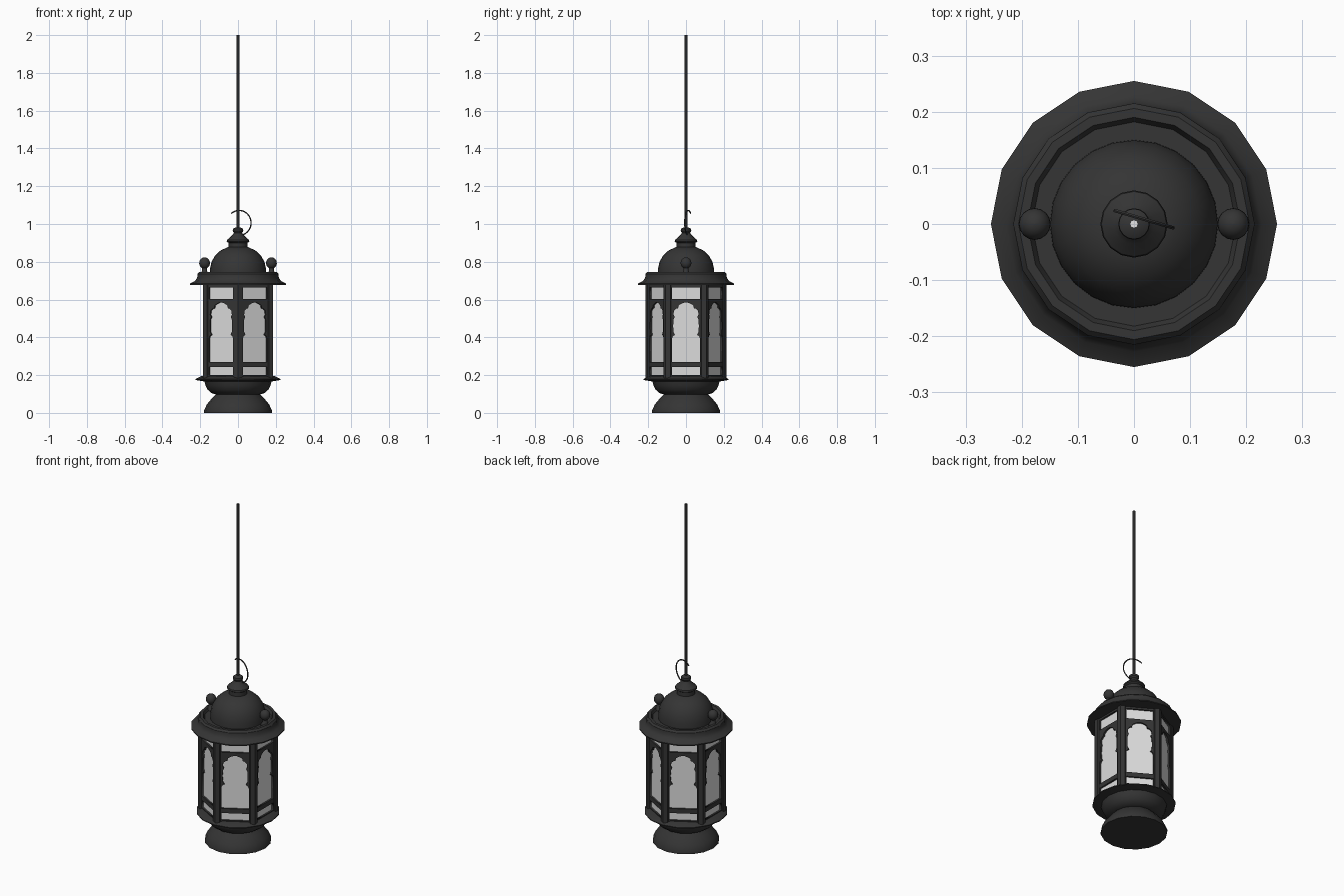
import bpy, bmesh, math
from mathutils import Matrix, Vector

cube = bpy.data.objects.get("Cube")
if cube:
    bpy.data.objects.remove(cube, do_unlink=True)


def material(name, value, alpha=1.0):
    m = bpy.data.materials.new(name)
    m.use_nodes = True
    m.diffuse_color = (value, value, value, alpha)
    bsdf = m.node_tree.nodes["Principled BSDF"]
    bsdf.inputs["Base Color"].default_value = (value, value, value, 1)
    bsdf.inputs["Alpha"].default_value = alpha
    bsdf.inputs["Roughness"].default_value = 0.7
    return m


IRON = material("dark iron", 0.035)
GLASS = material("pale glass", 0.72, 0.85)
WHITE = material("rod end white", 0.8)


def add(name, mesh, mat, matrix=Matrix(), smooth=None):
    ob = bpy.data.objects.new(name, mesh)
    bpy.context.collection.objects.link(ob)
    ob.matrix_world = matrix
    if mat and not mesh.materials:
        mesh.materials.append(mat)
    if smooth:
        bpy.ops.object.select_all(action='DESELECT')
        ob.select_set(True)
        bpy.context.view_layer.objects.active = ob
        bpy.ops.object.shade_smooth_by_angle(angle=math.radians(smooth))
    return ob


def bm_mesh(name, bm):
    bmesh.ops.recalc_face_normals(bm, faces=bm.faces)
    me = bpy.data.meshes.new(name)
    bm.to_mesh(me)
    bm.free()
    return me


def lathe(name, profile, sides=16, x=0.0, smooth=35):
    """Spin a (radius, height) profile around z; ends are closed."""
    bm = bmesh.new()
    rings = []
    for r, z in profile:
        rings.append([bm.verts.new((r * math.cos(math.tau * i / sides),
                                    r * math.sin(math.tau * i / sides), z))
                      for i in range(sides)])
    for a, b in zip(rings, rings[1:]):
        for i in range(sides):
            j = (i + 1) % sides
            bm.faces.new((a[i], a[j], b[j], b[i]))
    bm.faces.new(rings[0])
    bm.faces.new(rings[-1])
    return add(name, bm_mesh(name, bm), IRON, Matrix.Translation((x, 0, 0)), smooth)


def curve_mesh(name, curve):
    """Turn curve data into plain mesh data."""
    tmp = bpy.data.objects.new(name, curve)
    bpy.context.collection.objects.link(tmp)
    bpy.context.view_layer.update()
    dg = bpy.context.evaluated_depsgraph_get()
    me = bpy.data.meshes.new_from_object(tmp.evaluated_get(dg))
    bpy.data.objects.remove(tmp, do_unlink=True)
    me.materials.clear()
    return me


def spline(curve, points, closed=True):
    s = curve.splines.new('POLY')
    s.points.add(len(points) - 1)
    for p, co in zip(s.points, points):
        p.co = (*co, 0, 1)
    s.use_cyclic_u = closed


def rect(w, lo, hi):
    return [(-w, lo), (w, lo), (w, hi), (-w, hi)]


# Foot, bowl and lower rim
lathe("foot", [(0.18, 0), (0.18, 0.012), (0.165, 0.045), (0.14, 0.075), (0.115, 0.1)])
lathe("bowl", [(0.115, 0.097), (0.14, 0.105), (0.16, 0.122), (0.172, 0.145), (0.178, 0.168)])
lathe("lower_rim", [(0.176, 0.166), (0.225, 0.174), (0.225, 0.179), (0.195, 0.195)])

# Roof rim with a shallow gutter
lathe("roof_rim", [(0.18, 0.676), (0.255, 0.678), (0.255, 0.684), (0.228, 0.698),
                   (0.216, 0.715), (0.215, 0.735), (0.206, 0.746), (0.19, 0.746),
                   (0.182, 0.73), (0.148, 0.73)])

# Dome, neck and top knob
lathe("dome", [(0.15, 0.725), (0.149, 0.76), (0.14, 0.8), (0.12, 0.835),
               (0.092, 0.86), (0.055, 0.877)], sides=24)
lathe("neck", [(0.05, 0.87), (0.05, 0.9), (0.06, 0.907), (0.058, 0.916),
               (0.036, 0.935), (0.026, 0.945), (0.022, 0.953), (0.028, 0.962),
               (0.027, 0.974), (0.014, 0.982)])

# Hanging rod with a pale end
rod = lathe("hanging_rod", [(0.0075, 0.97), (0.0075, 2.0)], sides=8, smooth=50)
rod.data.materials.append(WHITE)
for f in rod.data.polygons:
    if f.normal.z > 0.9:
        f.material_index = 1

# Ball finials on the roof rim
for side, x in (("left", 0.177), ("right", -0.177)):
    ball = [(0.028 * math.sin(t) + 0.0005, 0.793 - 0.03 * math.cos(t))
            for t in [math.pi * (0.15 + 0.85 * i / 8) for i in range(9)]]
    lathe(side + "_finial", [(0.024, 0.728), (0.022, 0.742), (0.013, 0.75)] + ball,
          x=x, smooth=50)

# Open hook wire
wire = bpy.data.curves.new("hook", 'CURVE')
wire.dimensions = '3D'
wire.bevel_depth = 0.0035
wire.bevel_resolution = 1
wire.use_fill_caps = True
arc = [math.radians(130 - 220 * i / 20) for i in range(21)]
spline(wire, [(0.066 * math.cos(t), 0.066 * math.sin(t)) for t in arc], False)
hook_matrix = (Matrix.Translation((0.006, 0.012, 1.006))
               @ Matrix.Rotation(math.radians(-16.5), 4, 'Z')
               @ Matrix.Rotation(math.pi / 2, 4, 'X'))
add("hook", curve_mesh("hook", wire), IRON, hook_matrix, 50)

# Pierced side panel: top light, lobed arch and bottom light
half_arch = [(0.074, 0.27), (0.074, 0.395), (0.068, 0.408), (0.058, 0.413),
             (0.066, 0.428), (0.068, 0.46), (0.066, 0.495), (0.06, 0.508),
             (0.066, 0.52), (0.064, 0.54), (0.052, 0.552), (0.042, 0.554),
             (0.038, 0.57), (0.022, 0.579), (0.008, 0.584)]
arch = half_arch + [(-u, z) for u, z in reversed(half_arch)]
frame = bpy.data.curves.new("panel", 'CURVE')
frame.dimensions = '2D'
frame.fill_mode = 'BOTH'
frame.extrude = 0.006
for outline in (rect(0.1, 0.185, 0.685), rect(0.074, 0.2, 0.243),
                arch, rect(0.074, 0.604, 0.665)):
    spline(frame, outline)
panel_mesh = curve_mesh("panel", frame)

# Glass pane shared by all sides
bm = bmesh.new()
bm.faces.new([bm.verts.new((u, z, 0)) for u, z in rect(0.1, 0.19, 0.68)])
pane_mesh = bm_mesh("pane", bm)

# Six-sided corner post
bm = bmesh.new()
bmesh.ops.create_cone(bm, cap_ends=True, segments=6, radius1=0.025, radius2=0.025,
                      depth=0.5, matrix=Matrix.Rotation(math.pi / 6, 4, 'Z'))
# Turn a vertex to face outward along x
first = max(bm.verts, key=lambda v: v.co.x)
bmesh.ops.rotate(bm, verts=bm.verts, matrix=Matrix.Rotation(
    -math.atan2(first.co.y, first.co.x), 3, 'Z'))
post_mesh = bm_mesh("post", bm)

up = Vector((0, 0, 1))
for i in range(6):
    a = i * math.pi / 3
    out = Vector((math.cos(a), math.sin(a), 0))
    tangent = up.cross(out)
    turn = Matrix((tangent, up, out)).transposed().to_4x4()
    add(f"window_frame_{i + 1}", panel_mesh, IRON, Matrix.Translation(out * 0.174) @ turn)
    add(f"glass_pane_{i + 1}", pane_mesh, GLASS, Matrix.Translation(out * 0.17) @ turn)
    add(f"corner_post_{i + 1}", post_mesh, IRON,
        Matrix.Rotation(a + math.pi / 6, 4, 'Z') @ Matrix.Translation((0.19, 0, 0.435)))
